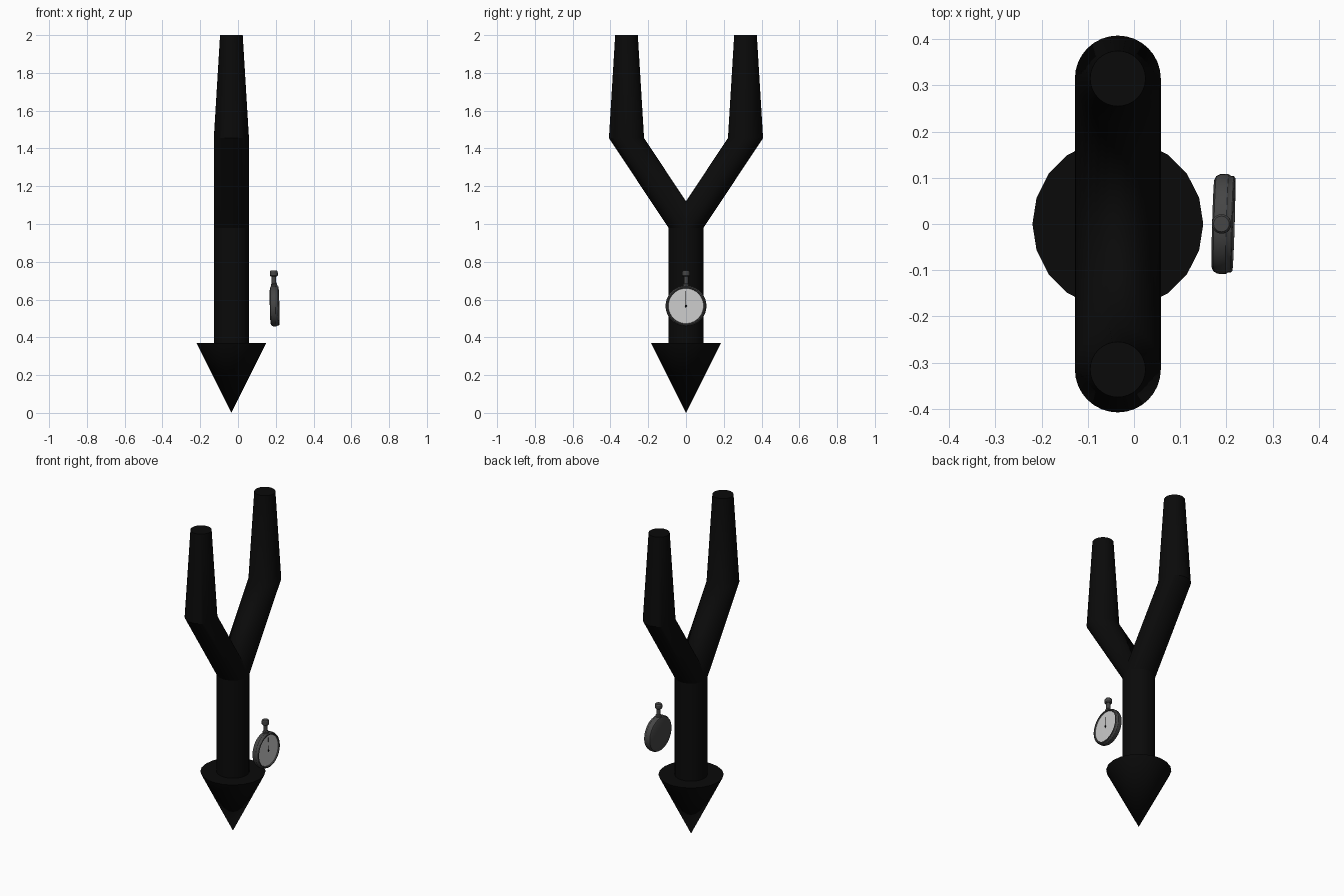
import bpy, bmesh, math
from mathutils import Vector, Euler

if "Cube" in bpy.data.objects:
    bpy.data.objects.remove(bpy.data.objects["Cube"])

def material(name, v):
    m = bpy.data.materials.new(name)
    m.diffuse_color = (v, v, v, 1)
    m.use_nodes = True
    m.node_tree.nodes["Principled BSDF"].inputs["Base Color"].default_value = m.diffuse_color
    return m

BLACK = material("black", 0.003)
DARK = material("dark_grey", 0.06)
LIGHT = material("light_grey", 0.6)

def loft(name, rings, sides, axis, mat, caps=(True, True), cut=False):
    """Skin circles (centre, radius) that all face along the given axis."""
    bm = bmesh.new()
    loops = []
    for c, r in rings:
        loop = []
        for i in range(sides if r > 0 else 1):
            a = 2 * math.pi * i / sides
            u, v = r * math.cos(a), r * math.sin(a)
            off = Vector((u, v, 0)) if axis == 'Z' else Vector((0, u, v))
            loop.append(bm.verts.new(Vector(c) + off))
        loops.append(loop)
    for A, B in zip(loops, loops[1:]):
        for i in range(sides):
            j = (i + 1) % sides
            quad = [A[i % len(A)], A[j % len(A)], B[j % len(B)], B[i % len(B)]]
            bm.faces.new(list(dict.fromkeys(quad)))
    if caps[0] and len(loops[0]) > 1:
        bm.faces.new(loops[0][::-1])
    if caps[1] and len(loops[-1]) > 1:
        bm.faces.new(loops[-1])
    if cut:  # keep only the +y half for mirroring
        bmesh.ops.bisect_plane(bm, geom=bm.verts[:] + bm.edges[:] + bm.faces[:],
                               plane_co=(0, 0, 0), plane_no=(0, 1, 0), clear_inner=True)
    me = bpy.data.meshes.new(name)
    bm.to_mesh(me)
    bm.free()
    me.materials.append(mat)
    ob = bpy.data.objects.new(name, me)
    bpy.context.collection.objects.link(ob)
    bpy.ops.object.select_all(action='DESELECT')
    bpy.context.view_layer.objects.active = ob
    ob.select_set(True)
    bpy.ops.object.shade_smooth_by_angle(angle=math.radians(30))
    return ob

# Forked stake: pointed tip, shaft, mirrored prongs
CX, R = -0.035, 0.093
loft("stake_tip", [((CX, 0, 0), 0), ((CX, 0, 0.37), 0.185)], 20, 'Z', BLACK)
loft("shaft", [((CX, 0, 0.37), R), ((CX, 0, 0.98), R)], 32, 'Z', BLACK, (False, False))
prong = loft("fork_prong", [((CX, 0, 0.98), R), ((CX, 0.315, 1.455), R),
                            ((CX, 0.315, 2.0), 0.06)], 32, 'Z', BLACK, (False, True), True)
mod = prong.modifiers.new("mirror", 'MIRROR')
mod.use_axis = (False, True, False)

# Stopwatch, built around its own centre and facing +x
def lathe_x(name, profile, mat):
    return loft(name, [((x, 0, 0), r) for x, r in profile], 40, 'X', mat, (True, False))

watch = [
    lathe_x("watch_case", [(-0.023, 0.095), (-0.019, 0.103), (-0.01, 0.108), (0.008, 0.108),
                           (0.012, 0.105), (0.019, 0.104), (0.022, 0.101), (0.022, 0.096),
                           (0.016, 0.093)], DARK),
    loft("watch_face", [((0.016, 0, 0), 0.094), ((0.0165, 0, 0), 0)], 40, 'X', LIGHT, (False, False)),
    loft("watch_hub", [((0.016, 0, 0), 0.006), ((0.02, 0, 0), 0.005)], 12, 'X', BLACK),
    loft("watch_hand", [((0.018, 0, -0.01), 0.0018), ((0.018, 0, 0.08), 0.001)], 6, 'Z', BLACK),
    loft("watch_stem", [((-0.001, 0, 0.1), 0.017), ((-0.001, 0, 0.115), 0.017),
                        ((-0.001, 0, 0.12), 0.012), ((-0.001, 0, 0.158), 0.012)], 20, 'Z', DARK),
    loft("watch_crown", [((-0.001, 0, 0.156), 0.016), ((-0.001, 0, 0.161), 0.021),
                         ((-0.001, 0, 0.181), 0.021), ((-0.001, 0, 0.187), 0.017)], 20, 'Z', DARK),
]
for ob in watch:
    ob.location = (0.194, 0, 0.566)
    ob.rotation_euler = Euler((0, -0.02, -0.03))
